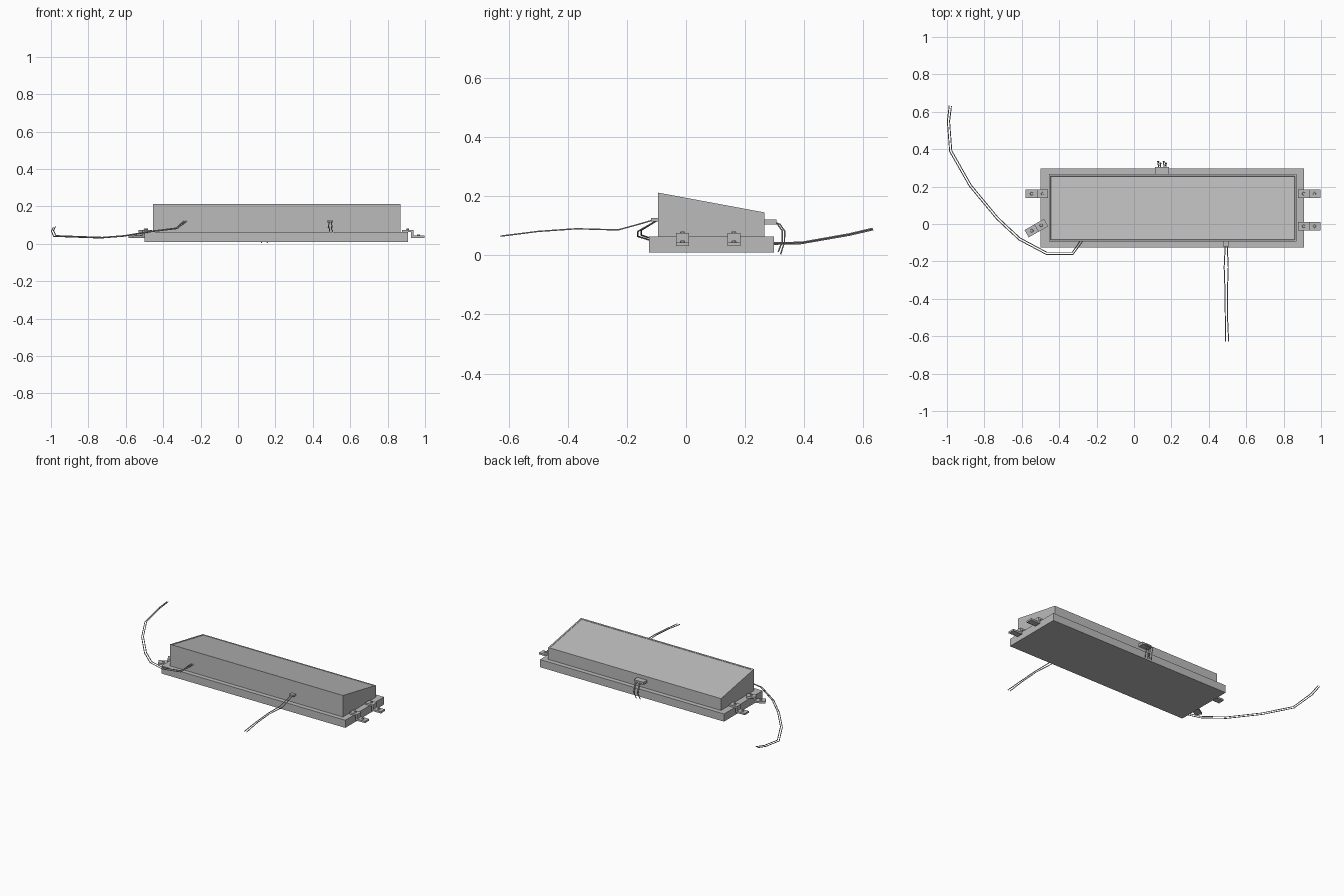
import bpy, bmesh, math
from mathutils import Matrix, Vector

if "Cube" in bpy.data.objects:
    bpy.data.objects.remove(bpy.data.objects["Cube"])

grey = bpy.data.materials.new("plain grey")
grey.diffuse_color = (0.5, 0.5, 0.5, 1)
grey.use_nodes = True
grey.node_tree.nodes["Principled BSDF"].inputs["Base Color"].default_value = grey.diffuse_color


def add_mesh(name, bm):
    bmesh.ops.recalc_face_normals(bm, faces=bm.faces)
    mesh = bpy.data.meshes.new(name)
    bm.to_mesh(mesh)
    bm.free()
    obj = bpy.data.objects.new(name, mesh)
    bpy.context.collection.objects.link(obj)
    mesh.materials.append(grey)
    return obj


def box(name, lo, hi):
    bm = bmesh.new()
    bmesh.ops.create_cube(bm, size=1)
    for v in bm.verts:
        v.co = [(a + b) / 2 + c * (b - a) for a, b, c in zip(lo, hi, v.co)]
    return add_mesh(name, bm)


def prism(bm, points, offset):
    face = bm.faces.new([bm.verts.new(p) for p in points])
    out = bmesh.ops.extrude_face_region(bm, geom=[face])
    moved = [g for g in out["geom"] if isinstance(g, bmesh.types.BMVert)]
    bmesh.ops.translate(bm, verts=moved, vec=offset)


def wire(name, points, radius=0.0026):
    curve = bpy.data.curves.new(name, "CURVE")
    curve.dimensions = "3D"
    curve.bevel_depth = radius
    curve.bevel_resolution = 1
    curve.use_fill_caps = True
    spline = curve.splines.new("POLY")
    spline.points.add(len(points) - 1)
    for p, co in zip(spline.points, points):
        p.co = (*co, 1)
    obj = bpy.data.objects.new(name, curve)
    bpy.context.collection.objects.link(obj)
    curve.materials.append(grey)


# Flat base tray
box("base", (-0.5, -0.125, 0.01), (0.91, 0.298, 0.063))

# Wedge cover with a shallow inset sloping panel
bm = bmesh.new()
prism(bm, [(-0.455, -0.094, 0.063), (-0.455, 0.266, 0.063),
           (-0.455, 0.266, 0.145), (-0.455, -0.094, 0.212)], (1.325, 0, 0))
bmesh.ops.recalc_face_normals(bm, faces=bm.faces)
top = max(bm.faces, key=lambda f: f.normal.z)
bmesh.ops.inset_region(bm, faces=[top], thickness=0.014, depth=0)
bmesh.ops.inset_region(bm, faces=[top], thickness=0.001, depth=-0.002)
add_mesh("wedge_cover", bm)


# Stepped mounting clips with a screw on each flange
def clip(name, x, y, angle):
    bm = bmesh.new()
    w = 0.045
    outline = [(-0.06, 0.063), (-0.012, 0.063), (-0.012, 0.032), (0.06, 0.032),
               (0.06, 0.044), (0, 0.044), (0, 0.075), (-0.06, 0.075)]
    prism(bm, [(px, -w / 2, pz) for px, pz in outline], (0, w, 0))
    for sx, sz in ((-0.03, 0.077), (0.028, 0.046)):
        bmesh.ops.create_cone(bm, cap_ends=True, segments=10, radius1=0.009,
                              radius2=0.007, depth=0.008,
                              matrix=Matrix.Translation((sx, 0, sz)))
    bm.transform(Matrix.Translation((x, y, 0)) @ Matrix.Rotation(angle, 4, "Z"))
    add_mesh(name, bm)


clip("clip_right_back", 0.937, 0.162, 0)
clip("clip_right_front", 0.937, -0.012, 0)
clip("clip_left_back", -0.519, 0.162, math.pi)
clip("clip_left_loose", -0.522, -0.022, math.pi + math.radians(30))

# Rear connector with short drooping leads
box("rear_connector", (0.112, 0.26, 0.104), (0.186, 0.306, 0.121))
for i, x in enumerate((0.13, 0.142, 0.16, 0.172)):
    d = 0.008 * (i % 2)
    wire(f"rear_lead_{i}", [(x, 0.3, 0.112), (x, 0.318 - d, 0.105),
                            (x - 0.004, 0.334 - d, 0.082),
                            (x + 0.003, 0.333 - d, 0.045),
                            (x - 0.004, 0.32 - d, 0.004 + d)])

# Front socket and paired cord
box("front_socket", (0.477, -0.119, 0.114), (0.509, -0.09, 0.126))
for i, s in enumerate((-1, 1)):
    wire(f"front_cord_{i}", [
        (0.493 + s * 0.007, -0.11, 0.12), (0.493 + s * 0.007, -0.15, 0.108),
        (0.493 + s * 0.011, -0.23, 0.086), (0.493 + s * 0.006, -0.37, 0.09),
        (0.494 + s * 0.006, -0.5, 0.081), (0.497 + s * 0.009, -0.627, 0.065)])

# Long paired cord sweeping around the left end
path = [(-0.28, -0.09, 0.123), (-0.328, -0.157, 0.083), (-0.467, -0.157, 0.066),
        (-0.612, -0.08, 0.042), (-0.73, 0.03, 0.033), (-0.875, 0.205, 0.038),
        (-0.98, 0.39, 0.042), (-0.992, 0.55, 0.07), (-0.982, 0.632, 0.089)]
for i, s in enumerate((-1, 1)):
    pts = []
    for k, p in enumerate(path):
        t = Vector(path[min(k + 1, len(path) - 1)]) - Vector(path[max(k - 1, 0)])
        n = Vector((t.y, -t.x, 0)).normalized()
        pts.append(Vector(p) + n * s * 0.006 + Vector((0, 0, s * 0.002)))
    wire(f"left_cord_{i}", pts)
